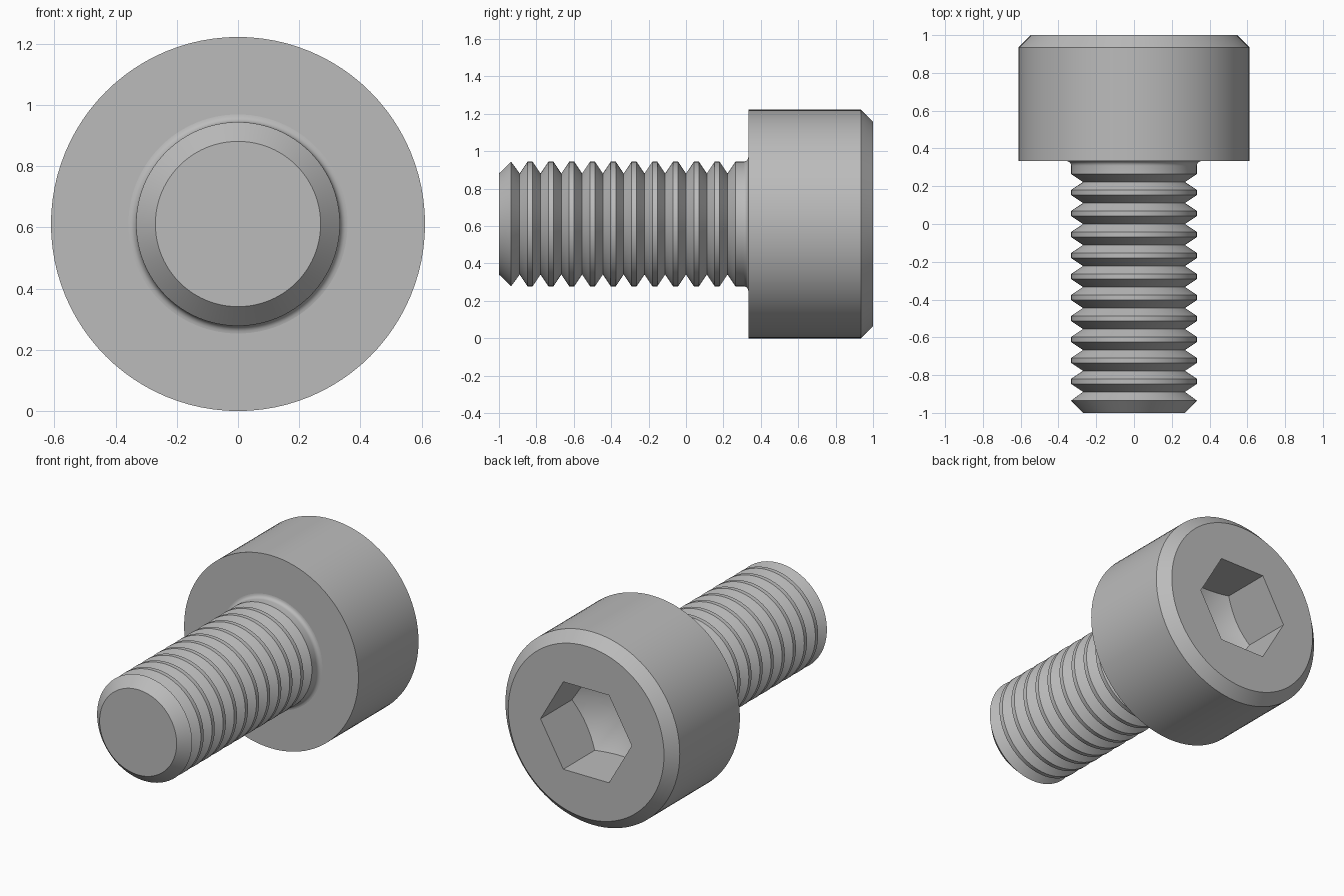
import bpy
import bmesh
import math

cube = bpy.data.objects.get("Cube")
if cube:
    bpy.data.objects.remove(cube)

SEGMENTS = 96
HEAD_R, SHANK_R, ROOT_R = 0.611, 0.333, 0.27
HEX_R = 0.32
PITCH = 1 / 9
UNDERSIDE = 0.333

steel = bpy.data.materials.new("grey steel")
steel.use_nodes = True
colour = (0.5, 0.5, 0.5, 1)
steel.diffuse_color = colour
steel.node_tree.nodes["Principled BSDF"].inputs["Base Color"].default_value = colour


def circle(radius, y):
    """Ring function: angle -> (radius, y)."""
    return lambda a: (radius, y)


def hexagon(a):
    """Radius of the hexagonal socket outline at an angle."""
    third = math.pi / 3
    return HEX_R * math.cos(third / 2) / math.cos(a % third - third / 2)


def lathe(name, rings, cap_start=False, apex=None):
    """Skin a list of rings around the bolt axis."""
    bm = bmesh.new()
    loops = []
    for ring in rings:
        loop = []
        for i in range(SEGMENTS):
            a = math.tau * i / SEGMENTS
            r, y = ring(a)
            loop.append(bm.verts.new((r * math.cos(a), y, HEAD_R + r * math.sin(a))))
        loops.append(loop)
    for low, high in zip(loops, loops[1:]):
        for i in range(SEGMENTS):
            j = (i + 1) % SEGMENTS
            bm.faces.new((low[i], low[j], high[j], high[i]))
    if cap_start:
        bm.faces.new(loops[0][::-1])
    if apex is not None:
        tip = bm.verts.new((0, apex, HEAD_R))
        for i in range(SEGMENTS):
            bm.faces.new((loops[-1][i], loops[-1][(i + 1) % SEGMENTS], tip))
    # Skinning order faces inwards for rings running along +y
    bm.normal_update()
    side = loops[0][0].link_faces[0]
    for f in loops[0][0].link_faces:
        if len(f.verts) == 4:
            side = f
    if side.normal.y > -0.1:
        raise_flip = True
    else:
        raise_flip = False
    if raise_flip:
        bmesh.ops.reverse_faces(bm, faces=bm.faces[:])
    mesh = bpy.data.meshes.new(name)
    bm.to_mesh(mesh)
    bm.free()
    mesh.materials.append(steel)
    obj = bpy.data.objects.new(name, mesh)
    bpy.context.collection.objects.link(obj)
    bpy.ops.object.select_all(action='DESELECT')
    obj.select_set(True)
    bpy.context.view_layer.objects.active = obj
    bpy.ops.object.shade_smooth_by_angle(angle=math.radians(30))
    return obj


# Threaded shank: chamfered tip, ring grooves, fillet under the head
shank = [circle(ROOT_R, -1), circle(SHANK_R, -0.935)]
for k in range(11):
    root = -8 * PITCH + k * PITCH
    if k:
        shank.append(circle(SHANK_R, root - 0.042))
    shank += [circle(ROOT_R, root), circle(SHANK_R, root + 0.042)]
FILLET = 0.025
for k in range(6):
    t = math.pi / 2 * k / 5
    shank.append(circle(SHANK_R + FILLET * (1 - math.cos(t)),
                        UNDERSIDE - FILLET * (1 - math.sin(t))))
lathe("threaded_shank", shank, cap_start=True)

# Head: underside, wall, chamfer, end face, hexagonal socket with drilled cone
SOCKET_Y = 0.685
SLOPE = math.tan(math.radians(30))
head = [
    circle(SHANK_R + FILLET, UNDERSIDE),
    circle(HEAD_R, UNDERSIDE),
    circle(HEAD_R, 0.935),
    circle(0.546, 1),
    lambda a: (hexagon(a), 1),
    lambda a: (hexagon(a), SOCKET_Y - (HEX_R - hexagon(a)) * SLOPE),
]
lathe("socket_head", head, apex=SOCKET_Y - HEX_R * SLOPE)
